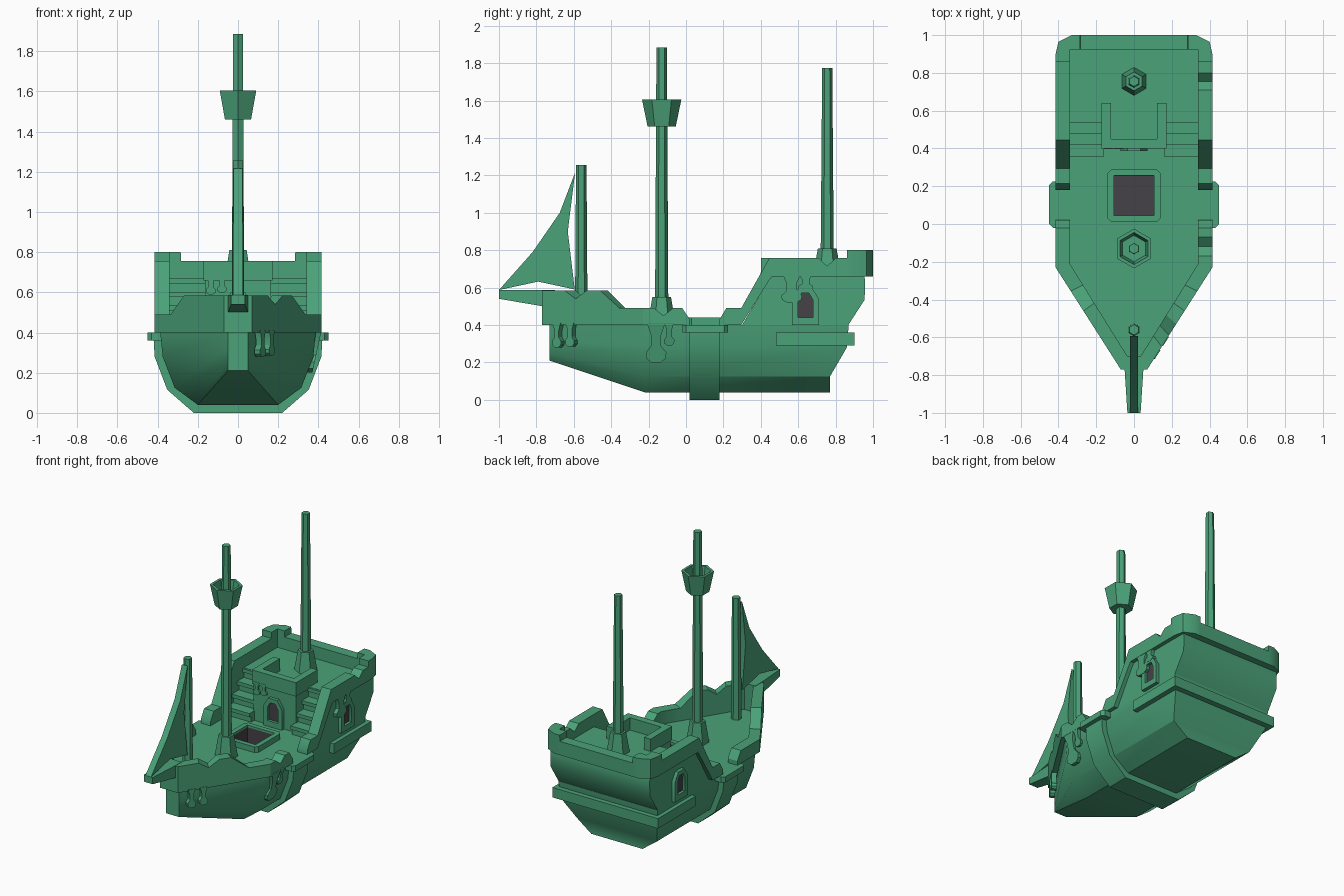
import bpy, bmesh, math

if "Cube" in bpy.data.objects:
    bpy.data.objects.remove(bpy.data.objects["Cube"])

def material(name, rgb):
    m = bpy.data.materials.new(name)
    m.diffuse_color = (*rgb, 1)
    m.use_nodes = True
    m.node_tree.nodes["Principled BSDF"].inputs["Base Color"].default_value = m.diffuse_color
    return m

GREEN = material("sea_green", (0.069, 0.36, 0.19))
DARK = material("dark_grey", (0.061, 0.054, 0.065))

def make(name, verts, faces, mat=GREEN, recalc=True, flip=False):
    bm = bmesh.new()
    vs = [bm.verts.new(v) for v in verts]
    for f in faces:
        bm.faces.new([vs[i] for i in f])
    if recalc:
        bmesh.ops.recalc_face_normals(bm, faces=bm.faces)
    if flip:
        bmesh.ops.reverse_faces(bm, faces=bm.faces)
    me = bpy.data.meshes.new(name)
    bm.to_mesh(me)
    bm.free()
    me.materials.append(mat)
    ob = bpy.data.objects.new(name, me)
    bpy.context.collection.objects.link(ob)
    return ob

def loft(name, rings, mat=GREEN, closed=True, loop=False, caps="ngon"):
    """Bridge equal-sized rings; caps: ngon, levels (mirrored U section) or none."""
    n, k = len(rings[0]), len(rings)
    verts = [p for r in rings for p in r]
    faces = []
    for a in range(k if loop else k - 1):
        b = (a + 1) % k
        for i in range(n if closed else n - 1):
            j = (i + 1) % n
            faces.append((a*n + i, a*n + j, b*n + j, b*n + i))
    if not loop:
        for s in (0, (k - 1) * n):
            if caps == "ngon":
                faces.append([s + i for i in range(n)])
            elif caps == "levels":
                faces += [(s+i, s+i+1, s+n-2-i, s+n-1-i) for i in range(n//2 - 1)]
    return make(name, verts, faces, mat)

def prism_x(name, yz, x0, x1, mat=GREEN):
    return loft(name, [[(x, y, z) for y, z in yz] for x in (x0, x1)], mat)

def box(name, x0, x1, y0, y1, z0, z1, mat=GREEN):
    return prism_x(name, [(y0, z0), (y1, z0), (y1, z1), (y0, z1)], x0, x1, mat)

def hexes(name, y, levels):
    """Six-sided turned part: levels are (radius, z)."""
    return loft(name, [[(r*math.sin(i*math.pi/3), y + r*math.cos(i*math.pi/3), z)
                        for i in range(6)] for r, z in levels])

# --- lower hull: bow, midship and stern sections
def section(half, ys):
    pts = [(x, y, z) for (x, z), y in zip(half, ys)]
    return [(-x, y, z) for x, y, z in reversed(pts)] + pts

MID = [(.2, .04), (.315, .125), (.375, .28), (.387, .40)]
BOW = [(.05, .21), (.05, .25), (.05, .32), (.05, .40)]
loft("hull", [section(BOW, [-.73]*4), section(MID, [-.22]*4),
              section(MID, [.77, .77, .86, .87])], closed=False, caps="levels")

# --- main deck with hatch opening
D = [(.05, -.73), (.387, -.22), (.387, .045), (-.387, .045), (-.387, -.22), (-.05, -.73),
     (.105, .045), (.387, .045), (.387, .255), (.105, .255),
     (-.387, .045), (-.105, .045), (-.105, .255), (-.387, .255),
     (-.387, .255), (.387, .255), (.387, .87), (-.387, .87)]
make("main_deck", [(x, y, .40) for x, y in D],
     [range(6), range(6, 10), range(10, 14), range(14, 18)], recalc=False)

# --- hatch: dark well and raised coaming
well = [(x, y, z) for z in (.2, .425) for x, y in
        ((-.105, .045), (.105, .045), (.105, .255), (-.105, .255))]
make("hatch_well", well, [(0, 1, 2, 3)] + [(i, (i+1) % 4, (i+1) % 4 + 4, i + 4)
     for i in range(4)], DARK, flip=True)
coaming = []
for sx, sy in ((-1, -1), (1, -1), (1, 1), (-1, 1)):
    corner = [(.14, .12), (.12, .14)] if sx*sy > 0 else [(.12, .14), (.14, .12)]
    if sx*sy > 0:
        corner.reverse()
    order = corner if sx*sy < 0 else corner[::-1]
    if sx*sy > 0:
        order = [(.14, .12), (.12, .14)]
    for ox, oy in order:
        o, i = (sx*ox, .15 + sy*oy), (sx*.106, .15 + sy*.106)
        coaming.append([(*o, .39), (*o, .44), (*i, .44), (*i, .39)])
loft("hatch_coaming", coaming, loop=True)

# --- midship rib band and its caps
OUT = [(.22, 0), (.352, .115), (.415, .28), (.42, .37)]
path = [((-a, b), (-c, d)) for (a, b), (c, d) in zip(OUT[::-1], MID[::-1])]
path += list(zip(OUT, MID))
loft("hull_rib", [[(o[0], .02, o[1]), (o[0], .18, o[1]), (i[0], .18, i[1]), (i[0], .02, i[1])]
                  for o, i in path])
for s in (-1, 1):
    plan = [(.38, -.02), (.43, -.02), (.45, 0), (.45, .205), (.43, .225), (.38, .225)]
    loft("rib_cap", [[(s*x, y, z) for x, y in plan] for z in (.36, .40)])

# --- bulwark rails; the right side has V notches
def rail(name, s, rows):
    loft(name, [[(s*xo, yo, zb), (s*xo, yo, zt), (s*xi, yi, zt), (s*xi, yi, zb)]
                for xo, yo, xi, yi, zb, zt in rows])

def bow_row(y, zt):
    t = (y + .77) / .54
    return (.07 + .345*t, y, .035 + .305*t, -.70 + .49*t, .40, zt)

def side_row(y, zt, zb=.40):
    return (.415, y, .34, y, zb, zt)

for s, side in ((-1, "left"), (1, "right")):
    notch = s > 0
    fore = [(0, -.77, 0, -.70, .40, .585), bow_row(-.77, .585)]
    if notch:
        fore += [bow_row(-.65, .585), bow_row(-.59, .54), bow_row(-.53, .585)]
    fore += [bow_row(-.46, .585), bow_row(-.355, .49), bow_row(-.23, .49)]
    if notch:
        fore += [side_row(-.17, .49), side_row(-.12, .45), side_row(-.07, .49)]
    fore += [side_row(-.02, .49), side_row(.02, .43)]
    rail("fore_rail_" + side, s, fore)
    aft = [side_row(.18, .43), side_row(.215, .49), side_row(.295, .49),
           side_row(.445, .757, .64), side_row(.46, .757, .66)]
    if notch:
        aft += [side_row(.71, .757, .66), side_row(.755, .715, .66), side_row(.80, .757, .66)]
    aft += [side_row(.86, .757, .66), side_row(.861, .80, .66),
            (.415, .90, .34, .90, .66, .80), (.40, .965, .34, .925, .66, .80),
            (.33, 1, .32, .925, .66, .80), (.285, 1, .285, .925, .66, .80),
            (.284, 1, .284, .925, .66, .757), (0, 1, 0, .925, .66, .757)]
    rail("aft_rail_" + side, s, aft)
    # side wall beside the stairs
    prism_x("stair_wall_" + side, [(.30, .40), (.46, .67), (.56, .67), (.56, .40)], s*.34, s*.387)
    # stairs with overhanging treads
    for i in range(4):
        y, z = .375 + .06*i, .467 + .067*i
        box("stair_riser", s*.16, s*.345, y, .56, .40, z - .02)
        box("stair_tread", s*.16, s*.345, y - .018, y + .065, z - .025, z)

# --- stern castle, cabin front and belt
prism_x("stern_castle", [(.55, .40), (.55, .67), (.95, .67), (.958, .64), (.955, .535), (.868, .40)],
        -.387, .387)
box("cabin_front", -.165, .165, .41, .56, .40, .67)
box("stern_belt", -.412, .412, .48, .90, .29, .36)

# --- balcony rail, U-shaped in plan
U = [((-.172, .64), (-.122, .64)), ((-.172, .40), (-.122, .45)),
     ((.172, .40), (.122, .45)), ((.172, .64), (.122, .64))]
loft("balcony_rail", [[(*o, .66), (*o, .757), (*i, .757), (*i, .66)] for o, i in U])

# --- arched windows and door: frame plus dark pane
def arch(name, place):
    o = [(-.072, 0), (.072, 0), (.072, .14), (.035, .2), (-.035, .2), (-.072, .14)]
    i = [(-.04, .04), (.04, .04), (.04, .135), (.02, .17), (-.02, .17), (-.04, .135)]
    loft(name + "_frame", [[place(*a, 0), place(*a, .024), place(*b, .024), place(*b, 0)]
                           for a, b in zip(o, i)], loop=True)
    loft(name + "_pane", [[place(*b, d) for b in i] for d in (-.002, .005)], DARK)

for s in (-1, 1):
    arch("window", lambda u, v, d, s=s: (s*(.387 + d), .638 + u, .40 + v))
arch("cabin_door", lambda u, v, d: (u, .41 - d, .40 + v))

# --- slime drips hanging from the rails
def drip(top, bottom, w, place):
    h = top - bottom
    half = [(w*.9, top), (w*.5, top - .3*h), (w*.5, bottom + .42*h),
            (w, bottom + .25*h), (w*.95, bottom + .1*h), (w*.45, bottom)]
    outline = half + [(-u, z) for u, z in reversed(half)]
    loft("slime_drip", [[place(u, z, d) for u, z in outline] for d in (-.03, .004)])

for y, low in ((-.69, .28), (-.62, .285)):
    x = .07 + .345*(y + .77)/.54
    drip(.41, low, .028, lambda u, z, d, x=x, y=y: (x + .54*u + .84*d, y + .84*u - .54*d, z))
for y, low, w in ((-.16, .20, .055), (-.09, .29, .028)):
    drip(.41, low, w, lambda u, z, d, y=y: (.412 + d - .22*(.41 - z), y + u, z))
for y, low, w in ((.565, .52, .055), (.64, .585, .04)):
    drip(.67, low, w, lambda u, z, d, y=y: (.409 + d, y + u, z))
for x, low in ((-.135, .59), (-.08, .60)):
    drip(.68, low, .025, lambda u, z, d, x=x: (x + u, .402 - d, z))

# --- bowsprit and jib sail
loft("bowsprit", [[(-a, y, z0), (a, y, z0), (a, y, .587), (-a, y, .587)]
                  for a, y, z0 in ((.035, -1, .54), (.05, -.765, .50), (.05, -.70, .50))])
prism_x("jib_sail", [(-1, .587), (-.79, .632), (-.595, .59), (-.632, .9), (-.593, 1.215),
                     (-.675, 1.0), (-.82, .79)], -.022, .022)

# --- masts, bases and lookout basket
hexes("fore_mast", -.56, [(.034, .39), (.028, 1.255)])
hexes("main_mast", -.13, [(.036, .40), (.028, 1.885)])
hexes("main_mast_base", -.13, [(.076, .39), (.05, .55)])
hexes("lookout_basket", -.13, [(.03, 1.46), (.075, 1.46), (.105, 1.605), (.085, 1.605),
                               (.07, 1.53), (.027, 1.53)])
hexes("aft_mast", .755, [(.036, .66), (.027, 1.775)])
hexes("aft_mast_base", .755, [(.076, .66), (.05, .81)])

# --- soften shallow edges only
bpy.ops.object.select_all(action='DESELECT')
for ob in bpy.context.scene.objects:
    ob.select_set(True)
    bpy.context.view_layer.objects.active = ob
bpy.ops.object.shade_smooth_by_angle(angle=math.radians(32))
